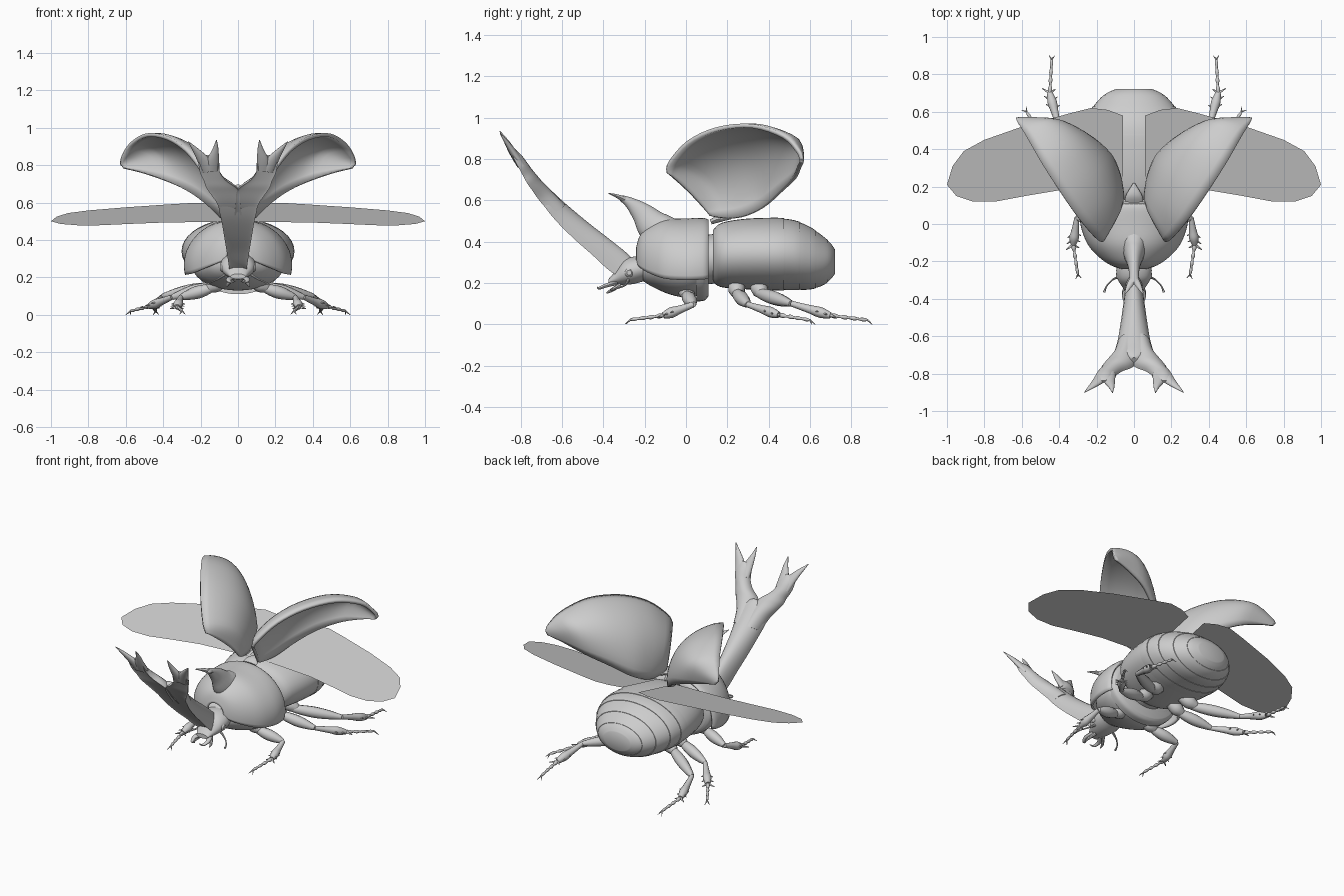
import bpy, bmesh, math
from mathutils import Vector

grey = bpy.data.materials.new("shell_grey")
grey.diffuse_color = (0.61, 0.61, 0.61, 1)


def finish(name, bm, mirror=False, thick=0):
    bmesh.ops.recalc_face_normals(bm, faces=bm.faces)
    me = bpy.data.meshes.new(name)
    bm.to_mesh(me)
    bm.free()
    me.materials.append(grey)
    ob = bpy.data.objects.new(name, me)
    bpy.context.collection.objects.link(ob)
    if thick:
        m = ob.modifiers.new("thickness", 'SOLIDIFY')
        m.thickness, m.offset = thick, 0
    if mirror:
        m = ob.modifiers.new("mirror", 'MIRROR')
        m.use_mirror_merge = False
    return ob


def spline(keys, n):
    """Catmull-Rom through keys of any dimension, n steps per span."""
    out = []
    for i in range(len(keys) - 1):
        a, b = keys[max(i - 1, 0)], keys[i]
        c, d = keys[i + 1], keys[min(i + 2, len(keys) - 1)]
        for k in range(n):
            t = k / n
            out.append([0.5 * (2 * q + (r - p) * t + (2 * p - 5 * q + 4 * r - s) * t * t
                               + (3 * q - p - 3 * r + s) * t ** 3)
                        for p, q, r, s in zip(a, b, c, d)])
    out.append(list(keys[-1]))
    return out


def loft(name, keys, side=(1, 0, 0), n=4, seg=16, mirror=False, axis=None, arc=None, thick=0, hollow=False):
    """Elliptical sections (x, y, z, half width, half height) along a path; hollow dents the lower face."""
    pts = spline(keys, n)
    bm = bmesh.new()
    rings = []
    a0, a1 = arc or (0, 2 * math.pi)
    count = seg + 1 if arc else seg
    for i, p in enumerate(pts):
        c = Vector(p[:3])
        t = Vector(axis).normalized() if axis else (Vector(pts[min(i + 1, len(pts) - 1)][:3])
                                                    - Vector(pts[max(i - 1, 0)][:3])).normalized()
        s = Vector(side)
        s = (s - t * s.dot(t)).normalized()
        u = s.cross(t)
        w, h = max(p[3], 0.001), max(p[4], 0.001)
        ring = []
        for k in range(count):
            a = a0 + (a1 - a0) * k / seg
            v = math.sin(a)
            if hollow:
                v = .8 + (1.8 * v if v < 0 else -.15 * v)
            ring.append(bm.verts.new(c + s * w * math.cos(a) + u * h * v))
        rings.append(ring)
    for r, q in zip(rings, rings[1:]):
        for k in range(seg):
            j = (k + 1) % len(r)
            bm.faces.new((r[k], r[j], q[j], q[k]))
    if not arc:
        bm.faces.new(rings[0])
        bm.faces.new(rings[-1])
    return finish(name, bm, mirror, thick)


def body(name, keys, **kw):
    """Sections (y, centre z, half width, half height) along the body."""
    return loft(name, [(0, y, z, w, h) for y, z, w, h in keys], axis=(0, 1, 0), seg=40, **kw)


# abdomen: smooth front, then overlapping rear segments
abdomen = [(.13, .33, .19, .125), (.17, .335, .25, .155), (.28, .34, .285, .17),
           (.42, .34, .30, .175), (.52, .335, .28, .168), (.60, .32, .237, .150),
           (.66, .308, .19, .12), (.70, .305, .145, .088), (.722, .303, .095, .058)]
body("abdomen", abdomen)
fine = spline(abdomen, 12)
bounds = [.40, .48, .555, .63, .69]
for lo, hi in zip(bounds, bounds[1:]):
    keys = []
    for y, z, w, h in (p for p in fine if lo <= p[0] <= hi):
        f = 1.003 + .014 * (y - lo) / (hi - lo)
        keys.append((y, z, w * f, h * f))
    body("abdomen_segment", keys, n=1)

# thorax: underside, domed shield, waist and scutellum
body("thorax", [(-.21, .27, .09, .06), (-.16, .27, .16, .09), (-.08, .265, .22, .12), (0, .265, .245, .135),
                (.07, .27, .24, .125), (.11, .28, .20, .09)])
body("thorax_shield", [(-.235, .31, .06, .06), (-.215, .30, .12, .13), (-.17, .285, .185, .185),
                       (-.10, .27, .245, .23), (0, .265, .28, .24), (.08, .268, .278, .24),
                       (.105, .27, .262, .23)],
     arc=(math.radians(-12), math.radians(192)), thick=.014)
body("thorax_back", [(.05, .30, .25, .19), (.09, .30, .245, .185), (.108, .30, .22, .165)])
body("waist", [(.08, .31, .15, .12), (.16, .32, .15, .12)])
loft("scutellum", [(0, .12, .495, .05, .012), (0, .16, .51, .04, .016), (0, .22, .515, .004, .006)])

# thorax horn with a small fork
loft("thorax_horn", [(0, -.04, .43, .08, .07), (0, -.14, .46, .062, .085), (0, -.21, .535, .036, .055),
                     (0, -.27, .587, .026, .028), (0, -.315, .612, .026, .014)])
loft("thorax_horn_tip", [(.005, -.295, .603, .02, .016), (.028, -.335, .621, .014, .009),
                         (.05, -.375, .634, .002, .002)], mirror=True, seg=10)

# head, eyes and mouthparts
body("head", [(-.20, .27, .09, .06), (-.25, .262, .095, .066), (-.30, .25, .085, .06),
              (-.34, .225, .06, .035), (-.375, .205, .04, .014)])
loft("eye", [(.065, -.275, .25, .02, .02), (.085, -.275, .25, .022, .022),
             (.096, -.275, .25, .012, .012)], side=(0, 1, 0), mirror=True, seg=12)
loft("mandible", [(.03, -.34, .20, .02, .012), (.05, -.385, .188, .014, .01), (.04, -.42, .175, .009, .007),
                  (.015, -.43, .18, .002, .002)], mirror=True, seg=10)
loft("palp", [(.03, -.32, .19, .01, .01), (.055, -.36, .165, .009, .009), (.06, -.385, .15, .003, .003)],
     mirror=True, seg=8)
loft("antenna", [(.07, -.28, .215, .008, .008), (.11, -.295, .19, .005, .005), (.145, -.33, .175, .004, .004),
                 (.16, -.365, .165, .007, .006)], mirror=True, seg=8)

# great horn: hollow-faced shaft, two branches, two prongs on each
loft("horn_shaft", [(0, -.26, .25, .04, .05), (0, -.33, .295, .048, .066), (0, -.42, .372, .06, .062),
                    (0, -.51, .447, .073, .058), (0, -.60, .53, .088, .052), (0, -.66, .595, .103, .044),
                    (0, -.70, .645, .10, .036), (0, -.72, .672, .06, .028), (0, -.73, .685, .02, .02)],
     seg=24, hollow=True)
UP = (0, -.58, .81)
loft("horn_branch", [(.035, -.62, .55, .055, .044), (.05, -.68, .615, .062, .042), (.072, -.725, .67, .080, .036),
                     (.094, -.748, .70, .078, .034), (.122, -.768, .73, .06, .03), (.146, -.79, .765, .054, .027),
                     (.156, -.812, .80, .053, .024), (.16, -.832, .832, .05, .016), (.163, -.842, .85, .026, .007)],
     mirror=True, axis=UP, seg=20, hollow=True)
loft("horn_outer_prong", [(.158, -.80, .775, .04, .022), (.185, -.832, .825, .032, .018),
                          (.222, -.865, .875, .018, .012), (.265, -.90, .925, .002, .002)], mirror=True)
loft("horn_inner_prong", [(.138, -.80, .775, .04, .022), (.132, -.837, .83, .031, .018),
                          (.12, -.87, .885, .016, .012), (.115, -.902, .935, .002, .002)], mirror=True)

# raised wing cases: bulged sheet between the outer and the inner edge
outer = spline([(.17, -.09, .73), (.20, -.08, .78), (.28, .01, .88), (.38, .15, .945), (.49, .32, .96),
                (.575, .47, .91), (.62, .54, .84), (.628, .56, .80)], 4)
inner = spline([(.07, .115, .525), (.075, .18, .515), (.09, .27, .52), (.135, .37, .565), (.24, .46, .645),
                (.37, .525, .71), (.51, .548, .76), (.615, .56, .785)], 4)
bulge = Vector((-.63, .40, .66))
bm = bmesh.new()
rows = []
COLS = 14
for i, (a, b) in enumerate(zip(outer, inner)):
    t = i / (len(outer) - 1)
    amount = (.03 + .085 * math.sin(math.pi * min(1, t * .85 + .12))) * min(1, (1 - t) * 4 + .05, t * 6 + .25)
    rows.append([bm.verts.new(Vector(a).lerp(Vector(b), k / COLS)
                              + bulge * amount * math.sin(math.pi * k / COLS) ** .75)
                 for k in range(COLS + 1)])
for r, q in zip(rows, rows[1:]):
    for k in range(COLS):
        bm.faces.new((r[k], r[k + 1], q[k + 1], q[k]))
finish("wing_case", bm, True, .02)

# flat hind wings on one tilted plane
outline = [(.06, .20), (.06, .58), (.14, .61), (.23, .62), (.35, .59), (.60, .52), (.80, .45), (.91, .39),
           (.97, .31), (1.0, .21), (.95, .15), (.86, .12), (.74, .12), (.58, .15), (.40, .18)]
bm = bmesh.new()
bm.faces.new([bm.verts.new((x, y, .45 + .24 * y)) for x, y in outline])
finish("hind_wing", bm, True)


# legs: hip, knee, ankle, foot end
def leg(name, hip, knee, ankle, toe):
    hip, knee, ankle, toe = map(Vector, (hip, knee, ankle, toe))

    def limb(part, a, b, radii):
        k = len(radii) - 1
        loft(name + part, [(*a.lerp(b, i / k), r, r) for i, r in enumerate(radii)],
             side=(0, 0, 1), mirror=True, seg=10, n=3)
    limb("_hip", hip + Vector((-.05, 0, .04)), hip.lerp(knee, .2), (.03, .042, .02))
    limb("_thigh", hip, knee, (.018, .03, .034, .028, .015))
    limb("_shin", knee, ankle, (.014, .017, .021, .026, .015))
    limb("_foot", ankle, toe, (.008, .012, .006, .011, .006, .010, .006, .009, .005))
    along = (toe - ankle).normalized()
    across = along.cross(Vector((0, 0, 1))).normalized()
    for f in (.55, .78, 1):
        p = knee.lerp(ankle, f)
        for s in (-1, 1):
            limb("_spur", p, p + (ankle - knee).normalized() * .025 + across * s * .036, (.009, .002))
    for s in (-1, 1):
        limb("_claw", toe, toe + along * .022 + across * s * .016 - Vector((0, 0, .018)), (.005, .001))


leg("front_leg", (.13, .0, .145), (.305, .035, .095), (.325, -.11, .042), (.30, -.27, .022))
leg("middle_leg", (.13, .24, .155), (.35, .30, .095), (.475, .45, .045), (.575, .60, .02))
leg("hind_leg", (.13, .34, .155), (.40, .51, .10), (.45, .70, .042), (.44, .88, .02))

# smooth shading with sharp creases
for ob in bpy.data.objects:
    ob.select_set(True)
    bpy.context.view_layer.objects.active = ob
bpy.ops.object.shade_smooth_by_angle(angle=math.radians(40))
